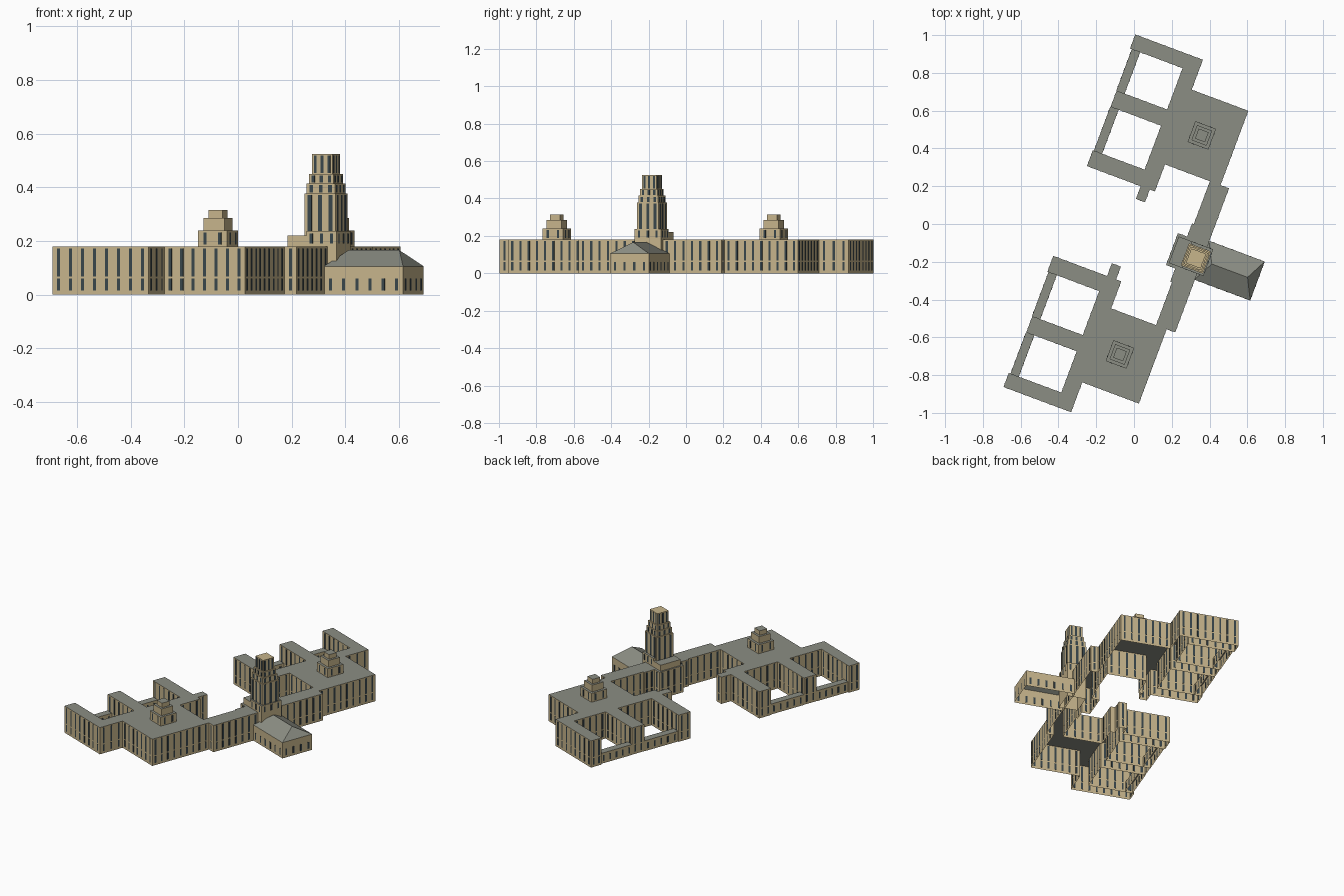
import bpy, bmesh, math
from mathutils import Vector

if "Cube" in bpy.data.objects:
    bpy.data.objects.remove(bpy.data.objects["Cube"])

ANG = math.radians(20.5)
C, S = math.cos(ANG), math.sin(ANG)
CQ = -0.054          # plan centre along the long axis


def mat(name, col):
    m = bpy.data.materials.new(name)
    m.diffuse_color = (*col, 1)
    m.use_nodes = True
    m.node_tree.nodes["Principled BSDF"].inputs["Base Color"].default_value = m.diffuse_color
    return m


STONE = mat("stone", (0.57, 0.46, 0.26))
ROOF = mat("roof_grey", (0.26, 0.27, 0.23))
GLASS = mat("dark_glass", (0.04, 0.06, 0.07))


def world(p, q, z):
    """Plan coordinates (p across, q along) to world."""
    q += CQ
    return Vector((C * p + S * q, -S * p + C * q, z))


def finish(name, bm, mats):
    me = bpy.data.meshes.new(name)
    bm.to_mesh(me)
    bm.free()
    for m in mats:
        me.materials.append(m)
    ob = bpy.data.objects.new(name, me)
    bpy.context.collection.objects.link(ob)
    return ob


def prism(name, pts, z0, z1, top=ROOF):
    """Open-bottomed walls with a flat roof; pts counter-clockwise."""
    bm = bmesh.new()
    lo = [bm.verts.new(world(p, q, z0)) for p, q in pts]
    hi = [bm.verts.new(world(p, q, z1)) for p, q in pts]
    n = len(pts)
    for i in range(n):
        j = (i + 1) % n
        bm.faces.new((lo[i], lo[j], hi[j], hi[i]))
    bm.faces.new(hi).material_index = 1
    return finish(name, bm, [STONE, top])


def rect(p0, p1, q0, q1):
    return [(p0, q0), (p1, q0), (p1, q1), (p0, q1)]


def square(p, q, w):
    return rect(p - w / 2, p + w / 2, q - w / 2, q + w / 2)


def windows(name, pts, rows, pitch=0.0487, width=0.012, count=None):
    """Thin panes set through every wall of the outline."""
    bm = bmesh.new()
    d = 0.0012
    for i, a in enumerate(pts):
        b = pts[(i + 1) % len(pts)]
        a, b = Vector(a), Vector(b)
        length = (b - a).length
        if length < 0.035:
            continue
        t = (b - a) / length
        nrm = Vector((t.y, -t.x))
        n = count or max(1, round(length / pitch))
        for k in range(n):
            c = a + t * length * (k + 0.5) / n
            cs = [c + t * s * width / 2 + nrm * e * d
                  for s, e in ((-1, -1), (-1, 1), (1, 1), (1, -1))]
            for z0, z1 in rows:
                lo = [bm.verts.new(world(v.x, v.y, z0)) for v in cs]
                hi = [bm.verts.new(world(v.x, v.y, z1)) for v in cs]
                for m in range(4):
                    j = (m + 1) % 4
                    bm.faces.new((lo[m], hi[m], hi[j], lo[j]))
                bm.faces.new(lo[::-1])
                bm.faces.new(hi)
    bmesh.ops.recalc_face_normals(bm, faces=bm.faces)
    return finish(name, bm, [GLASS])


# main block: half outline, mirrored along the long axis
half = [(.405, .407), (.357, .407), (.357, .827), (.037, .827), (.037, .996),
        (-.345, .996), (-.345, .917), (-.048, .917), (-.048, .683),
        (-.333, .683), (-.333, .592), (-.048, .592), (-.048, .343),
        (-.341, .343), (-.341, .254), (-.037, .254), (-.037, .182),
        (.014, .182), (.014, .254), (.043, .254), (.043, .407),
        (.297, .407), (.297, .165), (.287, .165), (.287, .09), (.235, .09)]
outline = half + [(p, -q) for p, q in reversed(half)]
prism("main_block", outline, 0, 0.18)
windows("main_windows", outline, [(.015, .06), (.068, .173)])

# low links closing the courtyards, and stepped roof lanterns
for s, side in ((1, "north"), (-1, "south")):
    for k, (q0, q1) in enumerate(((.683, .917), (.343, .592))):
        r = rect(-.335, -.288, *sorted((s * q0, s * q1)))
        prism(f"{side}_low_link_{k}", r, 0, 0.07)
        windows(f"{side}_link_windows_{k}", r, [(.015, .055)])
    for k, (w, z0, z1) in enumerate(((.117, .18, .24), (.085, .24, .285),
                                     (.056, .285, .315))):
        r = square(.172, s * .619, w)
        prism(f"{side}_lantern_tier_{k}", r, z0, z1)
        if k == 0:
            windows(f"{side}_lantern_windows", r, [(.188, .232)], count=2)

# pavilion behind the tower and the tower's base
prism("rear_pavilion", rect(.245, .32, -.075, .075), .18, .22)
base = rect(.32, .44, -.075, .075)
prism("tower_base", base, 0.0, .237)
windows("tower_base_windows", base, [(.19, .228)], count=3)

# stepped tower
for k, (w, z0, z1) in enumerate(((.124, .18, .378), (.112, .378, .415),
                                 (.098, .415, .45), (.082, .45, .525))):
    r = square(.371, -.002, w)
    prism(f"tower_tier_{k}", r, z0, z1, STONE)
    windows(f"tower_windows_{k}", r, [(z0 + .003, z1 - .006)],
            width=w * .13, count=3)

# front annex with hipped roof
ann = rect(.403, .718, -.11, .11)
bm = bmesh.new()
lo = [bm.verts.new(world(p, q, 0)) for p, q in ann]
hi = [bm.verts.new(world(p, q, .106)) for p, q in ann]
r0 = bm.verts.new(world(.46, 0, .166))
r1 = bm.verts.new(world(.662, 0, .166))
for i in range(4):
    j = (i + 1) % 4
    bm.faces.new((lo[i], lo[j], hi[j], hi[i]))
for f in ((hi[0], hi[1], r1, r0), (hi[1], hi[2], r1),
          (hi[2], hi[3], r0, r1), (hi[3], hi[0], r0)):
    bm.faces.new(f).material_index = 1
finish("annex", bm, [STONE, ROOF])
windows("annex_windows", ann, [(.015, .06)], pitch=.053)
